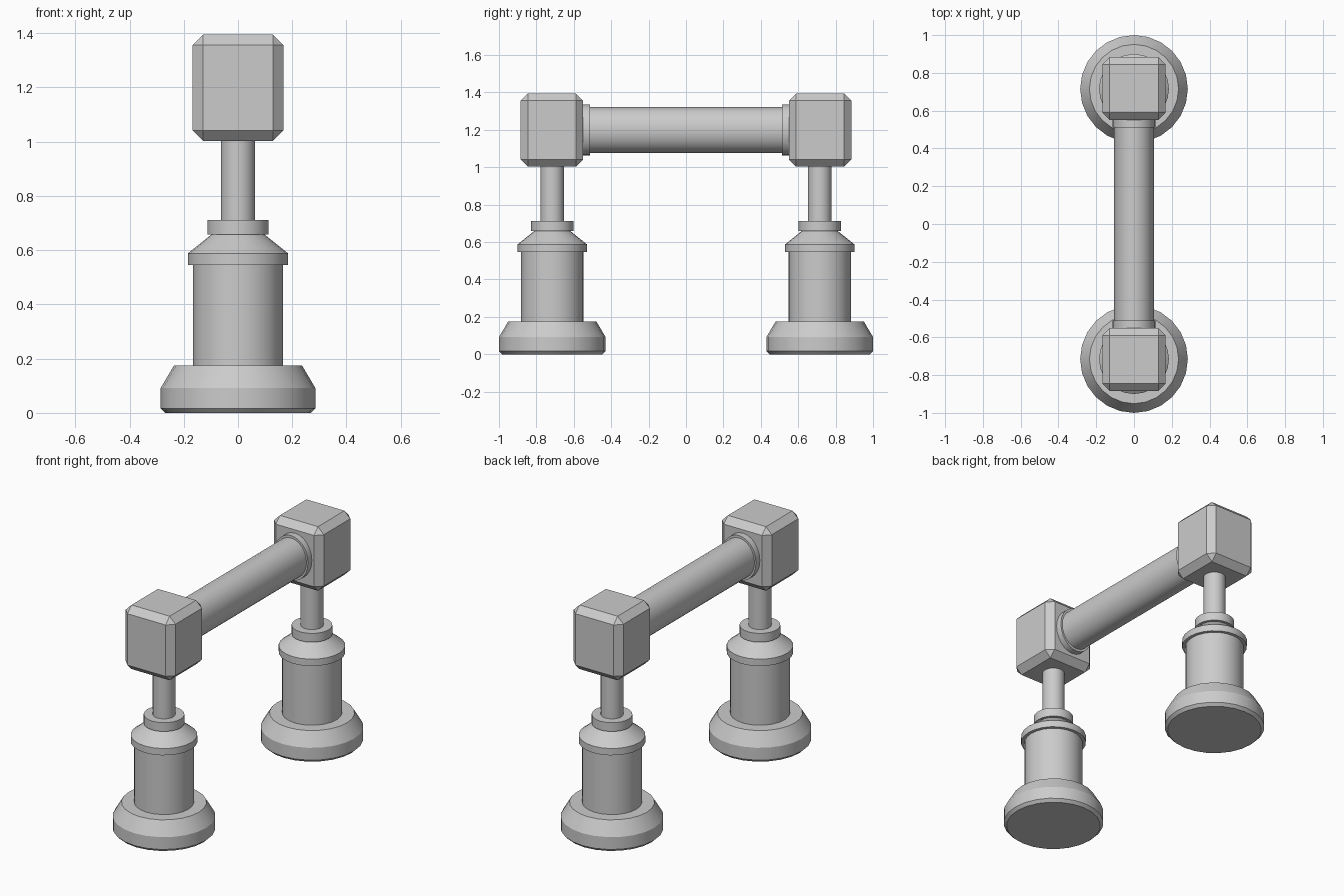
import bpy, bmesh, math
from mathutils import Matrix, Vector

if "Cube" in bpy.data.objects:
    bpy.data.objects.remove(bpy.data.objects["Cube"])

LEG_Y = -0.715
SIDES = 24


def finish(bm, name, smooth=True, mirror=True):
    bmesh.ops.recalc_face_normals(bm, faces=bm.faces)
    mesh = bpy.data.meshes.new(name)
    bm.to_mesh(mesh)
    bm.free()
    obj = bpy.data.objects.new(name, mesh)
    bpy.context.collection.objects.link(obj)
    if smooth:
        bpy.ops.object.select_all(action='DESELECT')
        obj.select_set(True)
        bpy.context.view_layer.objects.active = obj
        bpy.ops.object.shade_smooth_by_angle(angle=math.radians(30))
    if mirror:
        mod = obj.modifiers.new("Mirror", 'MIRROR')
        mod.use_axis = (False, True, False)
    return obj


def lathe(name, profile):
    """Revolve (radius, z) points around the leg axis, capping both ends."""
    bm = bmesh.new()
    rings = []
    for r, z in profile:
        rings.append([bm.verts.new((r * math.sin(math.tau * i / SIDES),
                                    LEG_Y + r * math.cos(math.tau * i / SIDES), z))
                      for i in range(SIDES)])
    for a, b in zip(rings, rings[1:]):
        for i in range(SIDES):
            j = (i + 1) % SIDES
            bm.faces.new((a[i], a[j], b[j], b[i]))
    bm.faces.new(rings[0])
    bm.faces.new(rings[-1])
    return finish(bm, name)


def tube_y(name, rx, rz, y0, y1, z, mirror):
    """Oval cylinder lying along y."""
    bm = bmesh.new()
    m = (Matrix.Translation((0, (y0 + y1) / 2, z))
         @ Matrix.Diagonal((rx, 1, rz, 1)) @ Matrix.Rotation(math.pi / 2, 4, 'X'))
    bmesh.ops.create_cone(bm, cap_ends=True, segments=SIDES, radius1=1, radius2=1,
                          depth=y1 - y0, matrix=m)
    return finish(bm, name, mirror=mirror)


# Legs: foot, column, shoulder, ring and rod
lathe("foot", [(0.268, 0), (0.285, 0.017), (0.285, 0.092), (0.236, 0.175)])
lathe("column", [(0.166, 0.17), (0.166, 0.55)])
lathe("shoulder", [(0.185, 0.546), (0.185, 0.588), (0.095, 0.66)])
lathe("ring", [(0.113, 0.658), (0.113, 0.712)])
lathe("rod", [(0.063, 0.70), (0.063, 1.01)])

# Chamfered end blocks
bm = bmesh.new()
bmesh.ops.create_cube(bm, size=1, matrix=Matrix.Translation((0, LEG_Y - 0.002, 1.199))
                      @ Matrix.Diagonal((0.336, 0.334, 0.392, 1)))
bmesh.ops.bevel(bm, geom=bm.edges[:], offset=0.039, segments=1, affect='EDGES')
finish(bm, "end_block", smooth=False)

# Cross beam and its flanges
tube_y("beam", 0.105, 0.122, -0.56, 0.56, 1.199, False)
tube_y("beam_flange", 0.115, 0.137, -0.56, -0.512, 1.199, True)
